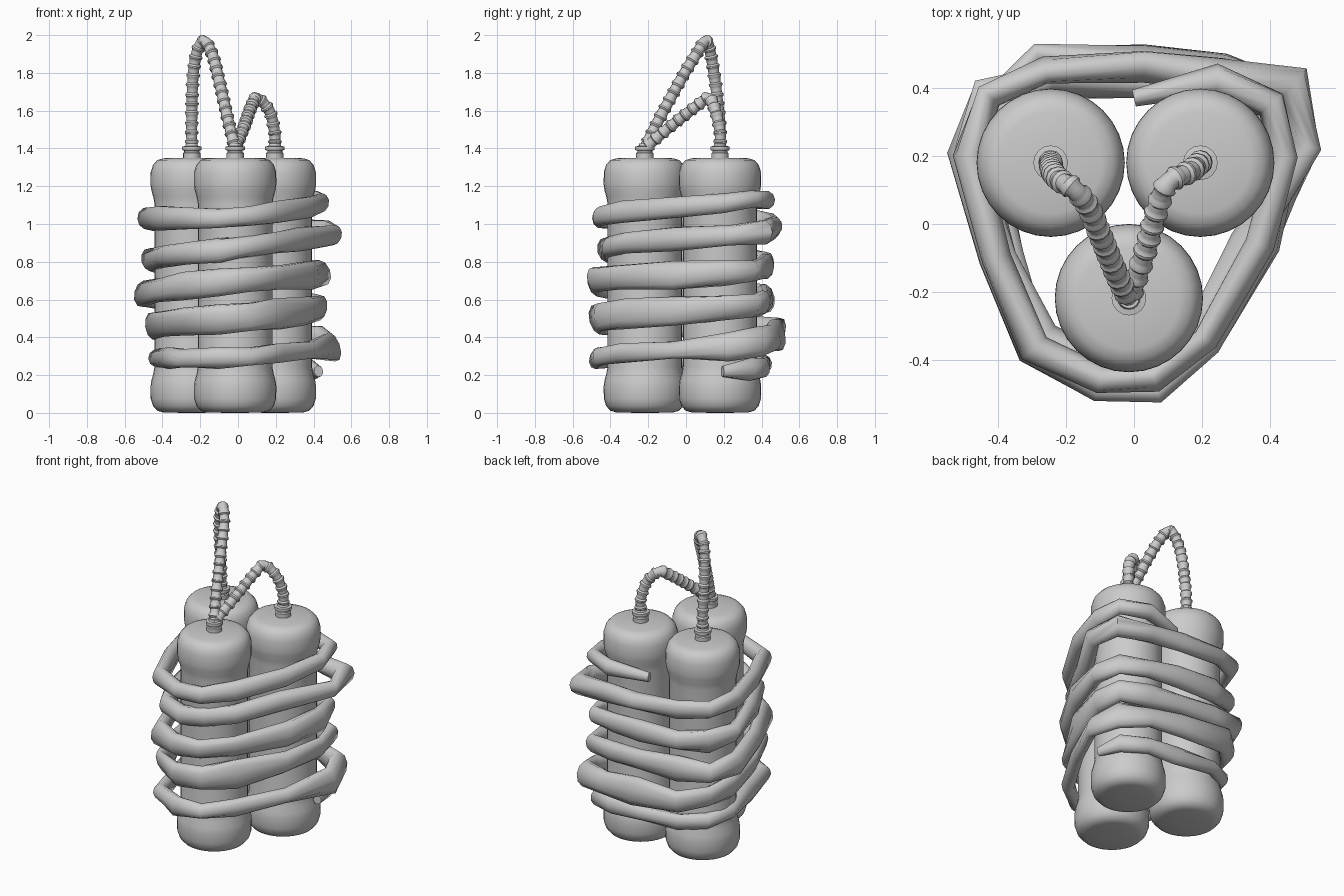
import bpy, bmesh, math, random
from mathutils import Vector

if "Cube" in bpy.data.objects:
    bpy.data.objects.remove(bpy.data.objects["Cube"])

random.seed(7)


def finish(name, bm, angle=40):
    bmesh.ops.recalc_face_normals(bm, faces=bm.faces)
    me = bpy.data.meshes.new(name)
    bm.to_mesh(me)
    bm.free()
    ob = bpy.data.objects.new(name, me)
    bpy.context.collection.objects.link(ob)
    bpy.ops.object.select_all(action='DESELECT')
    ob.select_set(True)
    bpy.context.view_layer.objects.active = ob
    bpy.ops.object.shade_smooth_by_angle(angle=math.radians(angle))
    return ob


def skin(name, rings, angle=40):
    """Joins a list of point rings into a closed tube."""
    bm = bmesh.new()
    vr = [[bm.verts.new(p) for p in r] for r in rings]
    n = len(vr[0])
    for a, b in zip(vr, vr[1:]):
        for i in range(n):
            j = (i + 1) % n
            bm.faces.new((a[i], a[j], b[j], b[i]))
    bm.faces.new(vr[0])
    bm.faces.new(vr[-1])
    return finish(name, bm, angle)


def lathe(name, profile, x, y, n):
    rings = [[(x + r * math.cos(math.tau * i / n), y + r * math.sin(math.tau * i / n), z)
              for i in range(n)] for r, z in profile]
    return skin(name, rings)


# Three cylinders with bulging ends, each with a flanged nozzle
H = 1.35
half = [(0.03, 0), (0.15, 0.002), (0.183, 0.012), (0.205, 0.037), (0.217, 0.075),
        (0.218, 0.14), (0.214, 0.17), (0.203, 0.21), (0.197, 0.245)]
body = half + [(r, H - z) for r, z in reversed(half)]
nozzle = [(0.046, 1.34), (0.046, 1.375), (0.04, 1.38), (0.04, 1.388), (0.051, 1.392),
          (0.051, 1.41), (0.034, 1.413), (0.03, 1.425)]
spots = {"left": (-0.245, 0.18), "right": (0.195, 0.18), "front": (-0.015, -0.218)}
for side, (x, y) in spots.items():
    lathe(side + "_cylinder", body, x, y, 32)
    lathe(side + "_nozzle", nozzle, x, y, 16)


def spline(points, step):
    """Catmull-Rom curve resampled at an even step."""
    p = [Vector(q) for q in points]
    p = [2 * p[0] - p[1]] + p + [2 * p[-1] - p[-2]]
    fine = []
    for a, b, c, d in zip(p, p[1:], p[2:], p[3:]):
        for k in range(100):
            t = k / 100
            fine.append(0.5 * (2 * b + (c - a) * t + (2 * a - 5 * b + 4 * c - d) * t * t
                               + (3 * b - a - 3 * c + d) * t ** 3))
    out = [fine[0]]
    for q in fine:
        if (q - out[-1]).length >= step:
            out.append(q)
    return out + [p[-2]]


def ribbed_cord(name, points):
    pts = spline(points, 0.0075)
    rings, n = [], 12
    u = Vector((1, 0, 0))
    radii = (0.028, 0.029, 0.029, 0.03, 0.036, 0.036)
    for i, c in enumerate(pts):
        t = (pts[min(i + 1, len(pts) - 1)] - pts[max(i - 1, 0)]).normalized()
        u = (u - t * u.dot(t)).normalized()
        v = t.cross(u)
        r = radii[i % len(radii)]
        rings.append([c + r * (u * math.cos(math.tau * k / n) + v * math.sin(math.tau * k / n))
                      for k in range(n)])
    skin(name, rings, 35)


# Ribbed cords looping from the back cylinders to the front one
ribbed_cord("tall_cord", [(-0.245, 0.18, 1.40), (-0.245, 0.18, 1.52), (-0.24, 0.155, 1.75),
                          (-0.22, 0.13, 1.90), (-0.18, 0.105, 1.967), (-0.137, 0.055, 1.90),
                          (-0.10, -0.03, 1.76), (-0.05, -0.15, 1.54), (-0.015, -0.22, 1.40)])
ribbed_cord("short_cord", [(0.195, 0.18, 1.40), (0.193, 0.18, 1.49), (0.165, 0.155, 1.60),
                           (0.10, 0.12, 1.665), (0.07, 0.05, 1.62), (0.03, -0.09, 1.51),
                           (-0.015, -0.22, 1.40)])

# Binding wrap: a flattened, kinked strap climbing in five turns
plan = [(0.44, 0.2), (0.40, 0.35), (0.25, 0.435), (0.03, 0.45), (-0.26, 0.45), (-0.42, 0.37),
        (-0.475, 0.2), (-0.40, -0.10), (-0.29, -0.36), (-0.1, -0.46), (0.06, -0.455),
        (0.21, -0.34), (0.37, -0.06)]
M = len(plan)
heights = [(0, 0.22), (0.25, 0.25), (0.46, 0.29), (0.73, 0.29), (1, 0.35), (1.1, 0.385),
           (1.46, 0.46), (1.73, 0.50), (2, 0.555), (2.46, 0.63), (2.73, 0.70), (3, 0.74),
           (3.46, 0.81), (3.73, 0.87), (4, 0.94), (4.46, 1.03), (4.73, 1.03), (5, 1.11),
           (5.1, 1.14), (5.3, 1.09)]
tall = [0.055, 0.082, 0.072, 0.064, 0.062, 0.05]
# how far each turn stands out: right corner, back, left, front
reach = [(0.98, .93, .92, 1.03), (1.12, 1.06, .96, 1.0), (1.0, .93, 1.06, 1.05),
         (1.0, .92, .98, .91), (1.16, 1.03, 1.01, 1.0), (1.0, .96, 1, 1)]
zone = [0, 0, 1, 1, 1, 2, 2, 2, 3, 3, 3, 3, 3]


def height_at(t):
    for (a, za), (b, zb) in zip(heights, heights[1:]):
        if t <= b:
            return za + (zb - za) * (t - a) / (b - a)
    return heights[-1][1]


path = []
last = 5 * M + 3
for i in range(last + 1):
    x, y = plan[i % M]
    s = reach[i // M][zone[i % M]] * random.uniform(0.975, 1.02)
    if i == last:
        x, y, s = 0.0, 0.37, 1
    path.append(Vector((x * s, y * s, height_at(i / M))))

rings, n = [], 10
for i, c in enumerate(path):
    t = path[min(i + 1, last)] - path[max(i - 1, 0)]
    out = Vector((t.y, -t.x, 0)).normalized()
    up = Vector((0, 0, 1))
    w = random.uniform(0.036, 0.05)
    h = tall[i // M] * random.uniform(0.85, 1.12)
    if i % M == 1 and i // M in (1, 4):     # flared kinks at the back right corner
        w, h = w * 1.25, h * 1.05
    if i in (0, last):
        w, h = 0.025, 0.03
    tw = random.uniform(-0.4, 0.4)
    a, b = out * math.cos(tw) + up * math.sin(tw), up * math.cos(tw) - out * math.sin(tw)
    rings.append([c + a * (w * math.cos(math.tau * k / n)) + b * (h * math.sin(math.tau * k / n))
                  for k in range(n)])
skin("binding_wrap", rings, 60)
